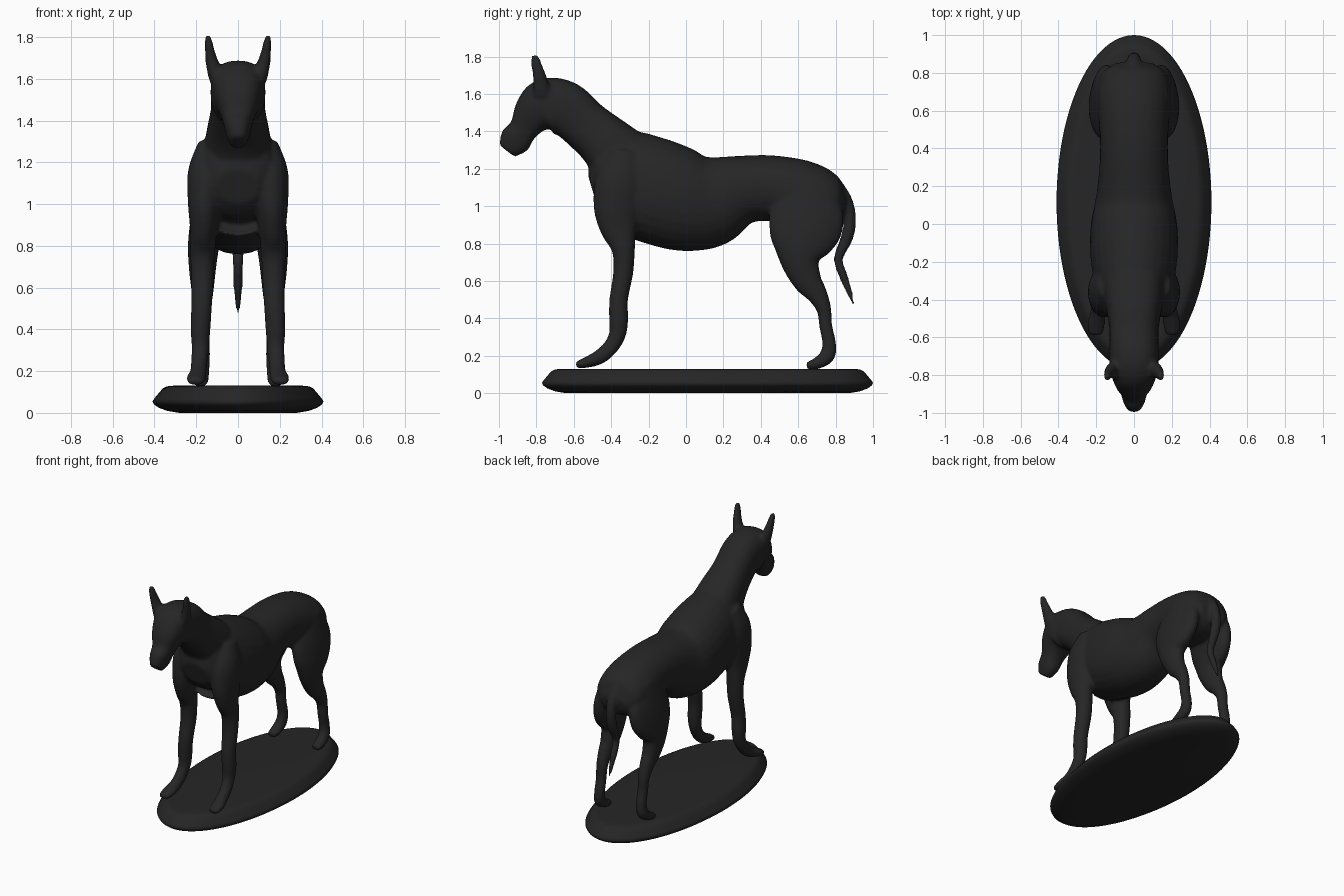
import bpy, bmesh, math
from mathutils import Vector

if "Cube" in bpy.data.objects:
    bpy.data.objects.remove(bpy.data.objects["Cube"])

dark = bpy.data.materials.new("dark bronze")
dark.diffuse_color = (0.019, 0.019, 0.019, 1)
dark.use_nodes = True
dark.node_tree.nodes["Principled BSDF"].inputs["Base Color"].default_value = dark.diffuse_color


def spline(pts, sub=5):
    """Catmull-Rom interpolation of (x, y, z, side radius, other radius) points."""
    out = []
    n = len(pts)
    for i in range(n - 1):
        p = [pts[max(i - 1, 0)], pts[i], pts[i + 1], pts[min(i + 2, n - 1)]]
        for s in range(sub):
            t = s / sub
            out.append([0.5 * (2 * b + (c - a) * t + (2 * a - 5 * b + 4 * c - d) * t * t
                               + (3 * b - a - 3 * c + d) * t ** 3) for a, b, c, d in zip(*p)])
    return out + [list(pts[-1])]


def loft(bm, pts, side=1, power=1.0, seg=28):
    """Skin oval rings along a path; power < 1 gives boxier ovals."""
    path = spline(pts)
    rings = []
    for i, p in enumerate(path):
        a, b = path[max(i - 1, 0)], path[min(i + 1, len(path) - 1)]
        tan = (Vector(b[:3]) - Vector(a[:3])).normalized()
        u = Vector((1, 0, 0))
        u = (u - tan * u.dot(tan)).normalized()
        v = tan.cross(u)
        ring = []
        for k in range(seg):
            c, s = math.cos(2 * math.pi * k / seg), math.sin(2 * math.pi * k / seg)
            c = math.copysign(abs(c) ** power, c)
            s = math.copysign(abs(s) ** power, s)
            co = Vector(p[:3]) + u * c * p[3] + v * s * p[4]
            ring.append(bm.verts.new((co.x * side, co.y, co.z)))
        rings.append(ring)
    faces = [bm.faces.new(rings[0]), bm.faces.new(rings[-1])]
    for r, q in zip(rings, rings[1:]):
        for k in range(seg):
            faces.append(bm.faces.new((r[k], r[(k + 1) % seg], q[(k + 1) % seg], q[k])))
    bmesh.ops.recalc_face_normals(bm, faces=faces)


def finish(bm, name):
    me = bpy.data.meshes.new(name)
    bm.to_mesh(me)
    bm.free()
    ob = bpy.data.objects.new(name, me)
    bpy.context.collection.objects.link(ob)
    me.materials.append(dark)
    return ob


# torso: (y, bottom, top, half width)
torso = [(-.50, 1.0, 1.17, .10), (-.45, .92, 1.28, .165), (-.35, .86, 1.40, .20),
         (-.2, .81, 1.375, .228), (-.05, .765, 1.32, .232), (.05, .76, 1.29, .22),
         (.15, .79, 1.28, .20), (.3, .90, 1.272, .183), (.45, .92, 1.272, .18),
         (.6, .88, 1.25, .19), (.72, .86, 1.20, .19), (.80, .88, 1.13, .165),
         (.85, .94, 1.05, .10)]
# neck, head and muzzle: (y, z, half width, half depth)
neck = [(-.24, 1.12, .18, .24), (-.40, 1.31, .155, .16), (-.535, 1.43, .132, .137),
        (-.65, 1.525, .13, .145), (-.75, 1.53, .13, .152), (-.815, 1.49, .108, .115),
        (-.87, 1.41, .075, .077), (-.915, 1.35, .06, .085), (-.957, 1.295, .038, .052)]
# tail: (y, z, radius)
tail = [(.78, 1.12, .05), (.85, 1.03, .04), (.876, .93, .034), (.86, .83, .034),
        (.815, .72, .025), (.84, .63, .024), (.87, .55, .018), (.897, .472, .008)]
# paired parts: (x, y, z, side radius, front-back radius)
front_leg = [(.13, -.32, 1.29, .06, .08), (.15, -.35, 1.15, .09, .13),
             (.16, -.37, 1.0, .08, .125), (.165, -.36, .88, .065, .10),
             (.17, -.335, .77, .06, .063), (.17, -.335, .65, .055, .054),
             (.175, -.36, .5, .05, .05), (.18, -.36, .4, .048, .052),
             (.18, -.365, .32, .042, .046), (.185, -.40, .25, .04, .042),
             (.19, -.46, .195, .04, .04), (.2, -.53, .165, .047, .03),
             (.205, -.588, .15, .035, .018)]
hind_leg = [(.12, .66, 1.13, .06, .10), (.135, .65, 1.0, .075, .185),
            (.15, .64, .9, .08, .20), (.165, .62, .8, .075, .17),
            (.17, .612, .7, .066, .105), (.17, .65, .6, .055, .078),
            (.17, .70, .53, .046, .057), (.17, .737, .45, .04, .04),
            (.17, .747, .36, .037, .035), (.17, .765, .27, .037, .037),
            (.175, .755, .2, .038, .042), (.18, .70, .16, .04, .032),
            (.18, .645, .145, .034, .02)]
ear = [(.10, -.77, 1.6, .04, .05), (.125, -.78, 1.68, .031, .038),
       (.136, -.795, 1.74, .023, .031), (.142, -.805, 1.785, .018, .025),
       (.145, -.812, 1.812, .009, .013)]

bm = bmesh.new()
loft(bm, [(0, y, (b + t) / 2, w, (t - b) / 2) for y, b, t, w in torso], power=.92)
loft(bm, [(0, *p) for p in neck], power=.8)
loft(bm, [(0, y, z, r, r) for y, z, r in tail])
for side in (1, -1):
    for part in (front_leg, hind_leg, ear):
        loft(bm, part, side)
animal = finish(bm, "standing_animal")

# fuse the overlapping parts into one sculpted skin
rm = animal.modifiers.new("fuse", 'REMESH')
rm.mode = 'VOXEL'
rm.voxel_size = 0.011
rm.use_smooth_shade = True
sm = animal.modifiers.new("soften", 'SMOOTH')
sm.factor = 0.5
sm.iterations = 8

# oval plinth: (inset from rim, z)
profile = [(.13, 0), (.07, .01), (.03, .025), (.008, .04), (0, .055), (.01, .07),
           (.035, .10), (.05, .117), (.07, .127), (.10, .13)]
bm = bmesh.new()
seg = 96
rings = [[bm.verts.new(((.41 - d) * math.cos(2 * math.pi * k / seg),
                        .115 + (.885 - d) * math.sin(2 * math.pi * k / seg), z))
          for k in range(seg)] for d, z in profile]
for r, q in zip(rings, rings[1:]):
    for k in range(seg):
        bm.faces.new((r[k], r[(k + 1) % seg], q[(k + 1) % seg], q[k]))
bm.faces.new(rings[0][::-1])
bm.faces.new(rings[-1])
for f in bm.faces:
    f.smooth = True
finish(bm, "oval_plinth")
